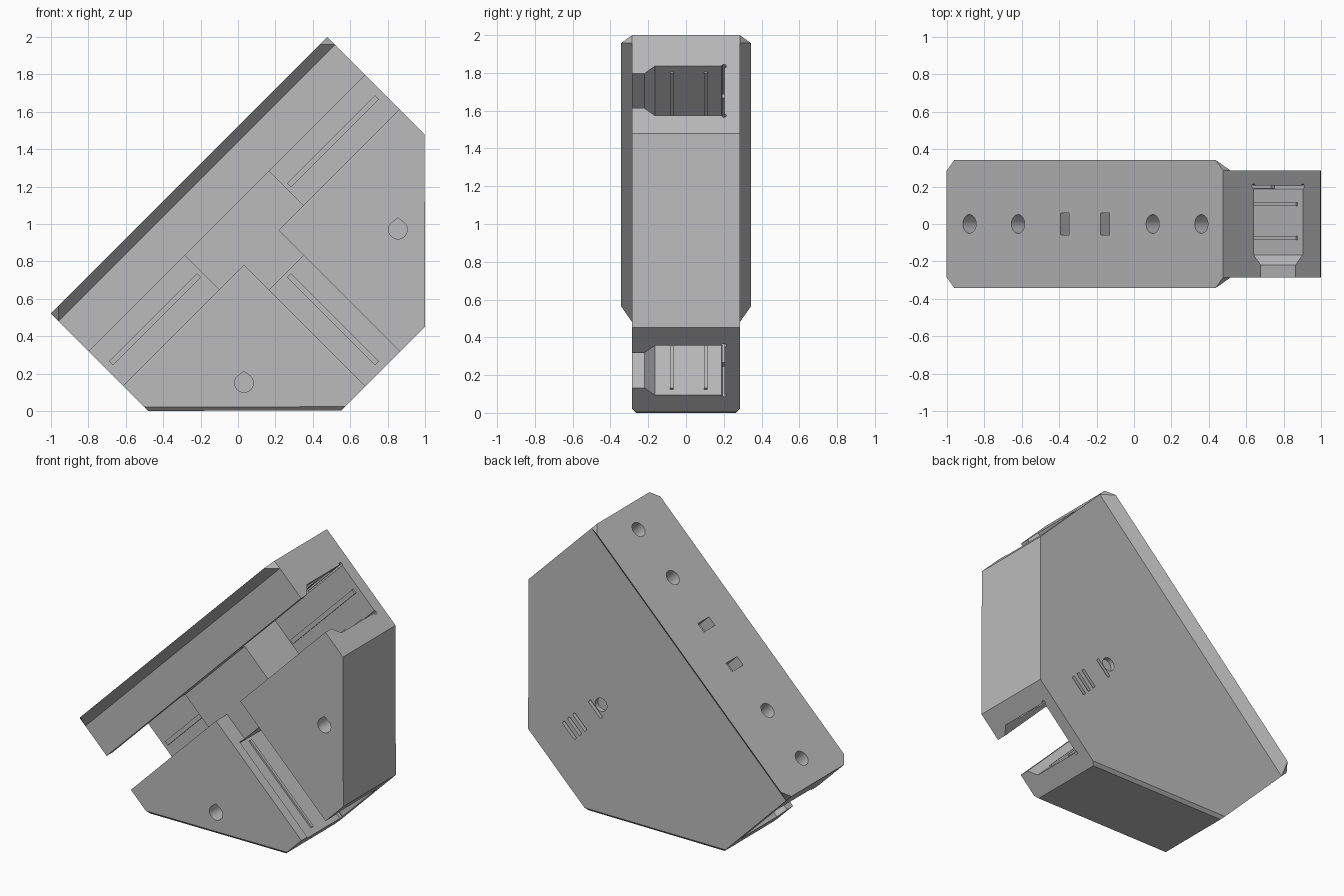
import bpy, bmesh
from math import cos, sin, pi, radians, sqrt
from mathutils import Matrix, Vector

cube = bpy.data.objects.get("Cube")
if cube:
    bpy.data.objects.remove(cube, do_unlink=True)

grey = bpy.data.materials.new("light grey plastic")
grey.use_nodes = True
COLOUR = (0.5, 0.5, 0.5, 1)
grey.diffuse_color = COLOUR
grey.node_tree.nodes["Principled BSDF"].inputs["Base Color"].default_value = COLOUR


def frame(px, py, pz, origin=(0, 0, 0)):
    """Matrix with the given local axes."""
    m = Matrix((px, py, pz)).transposed().to_4x4()
    m.translation = Vector(origin)
    return m


def along(angle, origin=(0, 0, 0)):
    """Frame whose third axis points at an angle in the xz plane, second axis is y."""
    c, s = cos(radians(angle)), sin(radians(angle))
    return frame((s, 0, -c), (0, 1, 0), (c, 0, s), origin)


R = 1 / sqrt(2)
FRONT = frame((1, 0, 0), (0, 0, 1), (0, -1, 0))      # x, z, towards front
TILTED = frame((R, 0, R), (-R, 0, R), (0, -1, 0))    # slope, rise, towards front
PLATE = along(135)                                   # slope, y, rise


def finish(name, bm):
    bmesh.ops.recalc_face_normals(bm, faces=bm.faces)
    mesh = bpy.data.meshes.new(name)
    bm.to_mesh(mesh)
    bm.free()
    mesh.materials.append(grey)
    ob = bpy.data.objects.new(name, mesh)
    bpy.context.scene.collection.objects.link(ob)
    return ob


def prism(name, outline, r0, r1, matrix, bevel_base=0):
    bm = bmesh.new()
    rings = [[bm.verts.new(matrix @ Vector((p, q, r))) for p, q in outline] for r in (r0, r1)]
    for ring in rings:
        bm.faces.new(ring)
    n = len(outline)
    for i in range(n):
        j = (i + 1) % n
        bm.faces.new((rings[0][i], rings[0][j], rings[1][j], rings[1][i]))
    if bevel_base:
        edges = [e for e in bm.edges if all(v.co.z < 0.01 for v in e.verts)
                 and abs(e.verts[0].co.y - e.verts[1].co.y) < 0.01]
        bmesh.ops.bevel(bm, geom=edges, offset=bevel_base, segments=1, affect='EDGES')
    return finish(name, bm)


def rect(p, q, w, h):
    return [(p - w / 2, q - h / 2), (p + w / 2, q - h / 2), (p + w / 2, q + h / 2), (p - w / 2, q + h / 2)]


def circle(p, q, r, n=32):
    return [(p + r * cos(2 * pi * i / n), q + r * sin(2 * pi * i / n)) for i in range(n)]


def teardrop(p, q, r):
    arc = [radians(135 + 270 * i / 24) for i in range(25)]
    return [(p + r * cos(a), q + r * sin(a)) for a in arc] + [(p, q + r * 1.25)]


def boolean(target, other, operation):
    mod = target.modifiers.new("cut", 'BOOLEAN')
    mod.operation, mod.solver, mod.object = operation, 'EXACT', other
    bpy.context.view_layer.objects.active = target
    bpy.ops.object.modifier_apply(modifier=mod.name)
    bpy.data.objects.remove(other, do_unlink=True)


# Main block: chamfered outline, tilted 45 degrees
MID, HALF, TOP, DEPTH = 0.706, 1.045, 1.077, 0.285
outline = [(MID - HALF, 1.045), (MID - HALF, 0.34), (MID - 0.313, -0.388),
           (MID + 0.32, -0.388), (MID + HALF, 0.34), (MID + HALF, 1.045)]
body = prism("connector_block", outline, -DEPTH, DEPTH, TILTED, bevel_base=0.02)

# Flared mounting plate on the sloped side
bm = bmesh.new()
FLARE = 0.058
for su in (-1, 1):
    for sy in (-1, 1):
        for du, y, v in ((0, DEPTH, TOP - FLARE), (0, DEPTH, TOP), (FLARE, DEPTH + FLARE, TOP)):
            bm.verts.new(PLATE @ Vector((MID + su * (HALF - du), sy * y, v)))
bmesh.ops.convex_hull(bm, input=bm.verts[:])
bmesh.ops.dissolve_limit(bm, angle_limit=0.01, verts=bm.verts[:], edges=bm.edges[:])
boolean(body, finish("mounting_plate", bm), 'UNION')

# Three stepped channels meeting in a T
HUB = TILTED @ Vector((MID, 0.66, 0))
NECK, WIDE, FLOOR, LEDGE, STEP = 0.13, 0.185, 0.205, -0.165, 0.32
half = [(NECK, -0.5), (NECK, -0.22), (WIDE, LEDGE), (WIDE, FLOOR)]
channel = half + [(-p, q) for p, q in reversed(half)]
neck = [(NECK, -0.5), (NECK, LEDGE), (-NECK, LEDGE), (-NECK, -0.5)]
arms = {"upper": along(45, HUB), "lower": along(225, HUB), "bottom": along(-45, HUB)}
boolean(body, prism("hub_cut", neck, -STEP - 0.05, STEP + 0.05, arms["upper"]), 'DIFFERENCE')
boolean(body, prism("stem_cut", neck, 0, STEP + 0.05, arms["bottom"]), 'DIFFERENCE')
for arm in arms.values():
    boolean(body, prism("channel_cut", channel, STEP, 1.3, arm), 'DIFFERENCE')
    for side in (-1, 1):
        relief = circle(side * WIDE, FLOOR - 0.004, 0.013, 12)
        boolean(body, prism("corner_relief_cut", relief, STEP, 1.3, arm), 'DIFFERENCE')

# Blind teardrop holes in the front
for x, z in ((0.032, 0.15), (0.855, 0.97)):
    boolean(body, prism("front_hole_cut", teardrop(x, z, 0.05), 0.0, 0.5, FRONT), 'DIFFERENCE')

# Screw holes and tie slots in the plate
for u in (-0.167, 0.2, 1.218, 1.586):
    boolean(body, prism("screw_hole_cut", circle(u, 0, 0.05), TOP - 0.2, 1.3, PLATE), 'DIFFERENCE')
for u in (0.554, 0.858):
    boolean(body, prism("tie_slot_cut", rect(u, 0, 0.065, 0.12), TOP - 0.1, 1.3, PLATE), 'DIFFERENCE')

# Shallow grooves and a round recess in the back
for v in (-0.115, -0.06, -0.005, 0.165):
    boolean(body, prism("groove_cut", rect(0.856, v, 0.13, 0.024), -0.5, 0.03 - DEPTH, TILTED), 'DIFFERENCE')
boolean(body, prism("recess_cut", circle(0.856, 0.225, 0.045), -0.5, 0.03 - DEPTH, TILTED), 'DIFFERENCE')

# Grip ribs on the floor and walls of each channel
for name, arm in arms.items():
    ribs = [rect(0, FLOOR, 0.03, 0.028)]
    ribs += [rect(side * WIDE, y, 0.024, 0.02) for side in (-1, 1) for y in (-0.075, 0.105)]
    for i, shape in enumerate(ribs):
        prism(f"{name}_channel_rib_{i + 1}", shape, STEP + 0.02, HALF - 0.04, arm)

# Smooth the round holes only
bpy.ops.object.select_all(action='DESELECT')
body.select_set(True)
bpy.context.view_layer.objects.active = body
bpy.ops.object.shade_smooth_by_angle(angle=radians(30))
